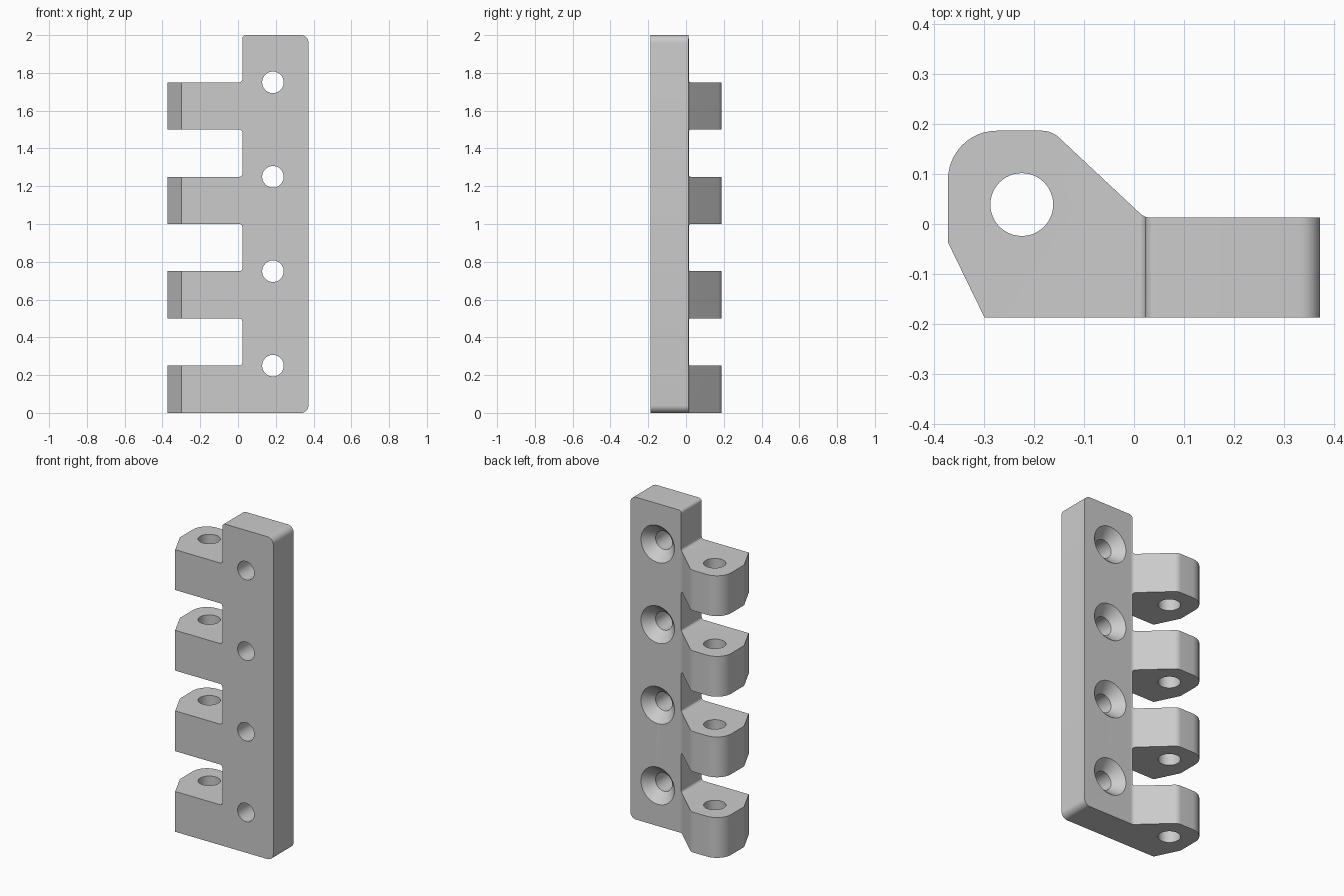
import bpy, bmesh, math
from mathutils import Vector, Matrix

if "Cube" in bpy.data.objects:
    bpy.data.objects.remove(bpy.data.objects["Cube"])

grey = bpy.data.materials.new("light_grey")
grey.diffuse_color = (0.6, 0.6, 0.6, 1)
grey.use_nodes = True
grey.node_tree.nodes["Principled BSDF"].inputs["Base Color"].default_value = grey.diffuse_color


def rounded(corners, steps=8):
    """Replace each (x, y, radius) corner of a polygon with a tangent arc."""
    out = []
    for i, (x, y, r) in enumerate(corners):
        p = Vector((x, y))
        if r == 0:
            out.append(p)
            continue
        a = (Vector(corners[i - 1][:2]) - p).normalized()
        b = (Vector(corners[(i + 1) % len(corners)][:2]) - p).normalized()
        half = a.angle(b) / 2
        c = p + (a + b).normalized() * (r / math.sin(half))
        start = p + a * (r / math.tan(half)) - c
        end = p + b * (r / math.tan(half)) - c
        sweep = math.atan2(start.x * end.y - start.y * end.x, start.dot(end))
        for k in range(steps + 1):
            out.append(c + Matrix.Rotation(sweep * k / steps, 2) @ start)
    return out


def prism(name, outline, to3d, low, high):
    """Extrude a 2D outline between two levels."""
    bm = bmesh.new()
    a = [bm.verts.new(to3d(p.x, p.y, low)) for p in outline]
    b = [bm.verts.new(to3d(p.x, p.y, high)) for p in outline]
    bm.faces.new(a)
    bm.faces.new(b)
    n = len(a)
    for i in range(n):
        bm.faces.new((a[i], a[(i + 1) % n], b[(i + 1) % n], b[i]))
    return finish(name, bm)


def lathe(name, rings, place, segs=48):
    """Solid of stacked circles (radius, height) placed by a matrix."""
    bm = bmesh.new()
    loops = [[bm.verts.new(place @ Vector((r * math.cos(t), r * math.sin(t), h)))
              for t in (2 * math.pi * k / segs for k in range(segs))] for r, h in rings]
    bm.faces.new(loops[0])
    bm.faces.new(loops[-1])
    for a, b in zip(loops, loops[1:]):
        for i in range(segs):
            j = (i + 1) % segs
            bm.faces.new((a[i], a[j], b[j], b[i]))
    return finish(name, bm)


def finish(name, bm):
    bmesh.ops.recalc_face_normals(bm, faces=bm.faces)
    mesh = bpy.data.meshes.new(name)
    bm.to_mesh(mesh)
    bm.free()
    mesh.materials.append(grey)
    ob = bpy.data.objects.new(name, mesh)
    bpy.context.collection.objects.link(ob)
    return ob


def boolean(ob, cutter, operation):
    mod = ob.modifiers.new(operation.title(), 'BOOLEAN')
    mod.operation, mod.solver, mod.object = operation, 'EXACT', cutter
    bpy.context.view_layer.objects.active = ob
    bpy.ops.object.modifier_apply(modifier=mod.name)
    bpy.data.objects.remove(cutter)


# Comb-shaped front outline: plate with four arms and small inner fillets
LEFT, EDGE, RIGHT = -0.5, 0.023, 0.373
comb = [(LEFT, 0, 0), (RIGHT, 0, 0.04), (RIGHT, 2, 0.04), (EDGE, 2, 0.02)]
for k in (3, 2, 1, 0):
    z = 0.5 * k
    comb += [(EDGE, z + 0.25, 0.016), (LEFT, z + 0.25, 0)]
    if k:
        comb += [(LEFT, z, 0), (EDGE, z, 0.016)]
bracket = prism("hinge_bracket", rounded(comb), lambda x, z, y: (x, y, z), -0.3, 0.3)

# Top outline: rounded knuckle running into the flat plate
plan = [(-0.3, -0.187, 0), (0.5, -0.187, 0), (0.5, 0.013, 0), (0.021, 0.013, 0.03),
        (-0.165, 0.187, 0.05), (-0.373, 0.187, 0.098), (-0.373, -0.037, 0)]
plan_solid = prism("plan_solid", rounded(plan, 12), lambda x, y, z: (x, y, z), -0.1, 2.1)
boolean(bracket, plan_solid, 'INTERSECT')

# Pin hole through every knuckle
pin = lathe("pin_cutter", [(0.063, -0.2), (0.063, 2.2)], Matrix.Translation((-0.225, 0.039, 0)))
boolean(bracket, pin, 'DIFFERENCE')

# Countersunk screw holes, wide side at the back
for k in range(4):
    place = Matrix.Translation((0.185, 0, 0.25 + 0.5 * k)) @ Matrix.Rotation(-math.pi / 2, 4, 'X')
    screw = lathe("screw_cutter", [(0.057, -0.3), (0.057, -0.047), (0.115, 0.013), (0.115, 0.1)], place)
    boolean(bracket, screw, 'DIFFERENCE')

# Smooth the rounded surfaces only
bpy.ops.object.select_all(action='DESELECT')
bracket.select_set(True)
bpy.context.view_layer.objects.active = bracket
bpy.ops.object.shade_smooth_by_angle(angle=math.radians(25))
